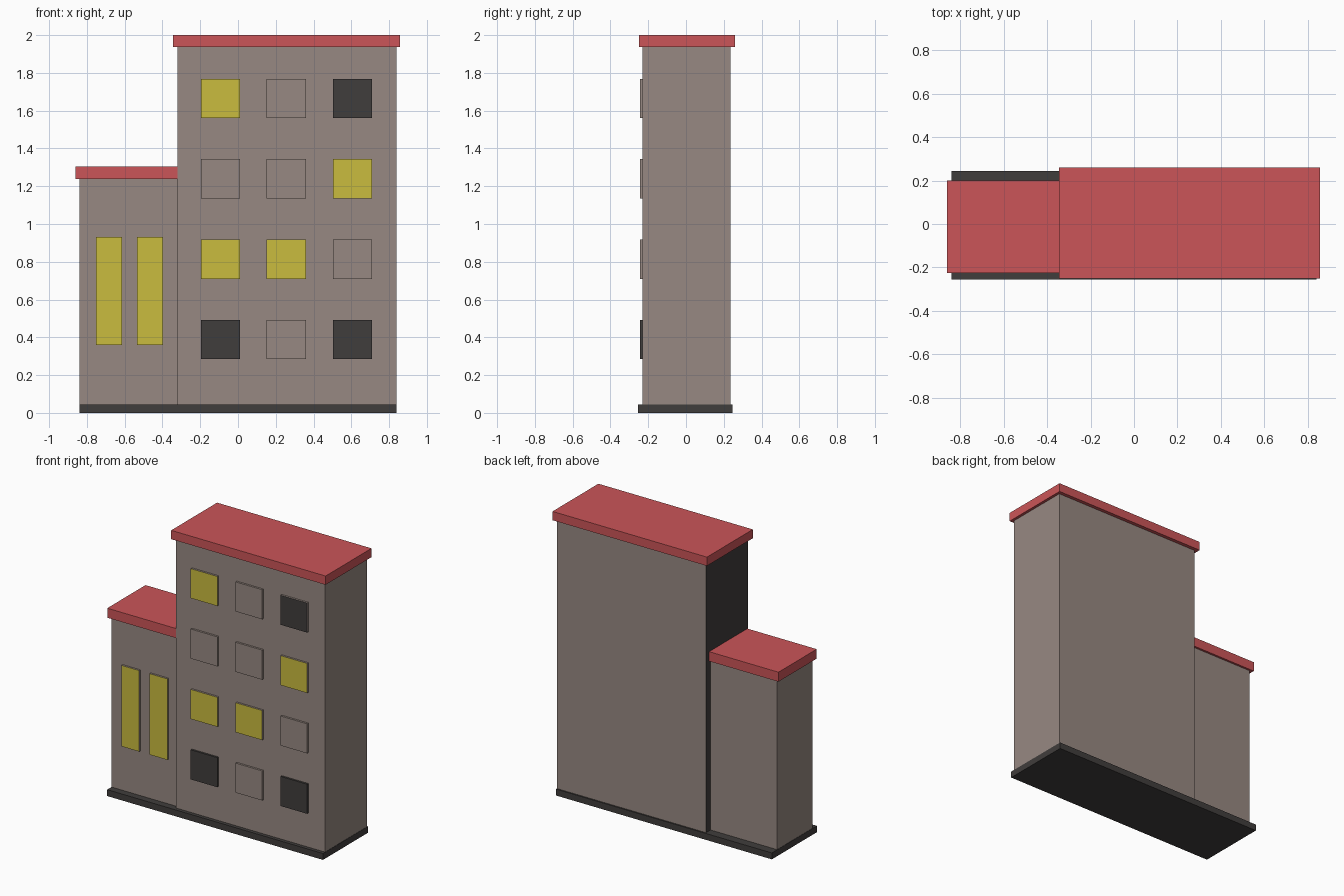
import bpy, bmesh

if "Cube" in bpy.data.objects:
    bpy.data.objects.remove(bpy.data.objects["Cube"])


def material(name, rgb):
    lin = [((c / 255 + 0.055) / 1.055) ** 2.4 for c in rgb]
    m = bpy.data.materials.new(name)
    m.diffuse_color = (*lin, 1)
    m.use_nodes = True
    m.node_tree.nodes["Principled BSDF"].inputs["Base Color"].default_value = m.diffuse_color
    return m


WALL = material("grey_brown_wall", (151, 137, 130))
RED = material("red_roof", (203, 85, 88))
DARK = material("dark_grey", (64, 61, 60))
YELLOW = material("yellow_light", (202, 188, 62))


def box(name, x, y, z, mat, face_mat=None, axis=0):
    """Box from ranges; faces pointing to the negative axis get face_mat."""
    bm = bmesh.new()
    bmesh.ops.create_cube(bm, size=1)
    for v in bm.verts:
        v.co = [r[0] if c < 0 else r[1] for r, c in zip((x, y, z), v.co)]
    bm.normal_update()
    me = bpy.data.meshes.new(name)
    me.materials.append(mat)
    if face_mat:
        me.materials.append(face_mat)
        for f in bm.faces:
            f.material_index = int(f.normal[axis] < -0.5)
    bm.to_mesh(me)
    bm.free()
    ob = bpy.data.objects.new(name, me)
    bpy.context.collection.objects.link(ob)
    return ob


# Plinth
box("base", (-0.84, 0.84), (-0.255, 0.245), (0, 0.045), DARK)

# Tall block, with a dark side wall towards the annex
box("tower", (-0.32, 0.838), (-0.23, 0.235), (0.02, 1.94), WALL, DARK, 0)
box("tower_roof", (-0.345, 0.857), (-0.25, 0.26), (1.938, 2.0), RED)

# Low annex
box("annex", (-0.838, -0.32), (-0.207, 0.185), (0.02, 1.24), WALL)
box("annex_roof", (-0.86, -0.32), (-0.225, 0.2), (1.238, 1.305), RED)

# Tower windows, bottom row first: D dark, Y lit, W wall-coloured
for row, (z, codes) in enumerate(zip((0.285, 0.71, 1.135, 1.56),
                                     ("DWD", "YYW", "WWY", "YWD"))):
    for col, (x, code) in enumerate(zip((-0.197, 0.152, 0.502), codes)):
        front = {"D": DARK, "Y": YELLOW, "W": WALL}[code]
        side = DARK if row == 0 and code == "D" else WALL
        box(f"tower_window_{row}_{col}", (x, x + 0.207), (-0.244, -0.229),
            (z, z + 0.208), side, front, 1)

# Tall annex windows
for i, x in enumerate((-0.752, -0.534)):
    box(f"annex_window_{i}", (x, x + 0.138), (-0.221, -0.206),
        (0.36, 0.93), WALL, YELLOW, 1)
